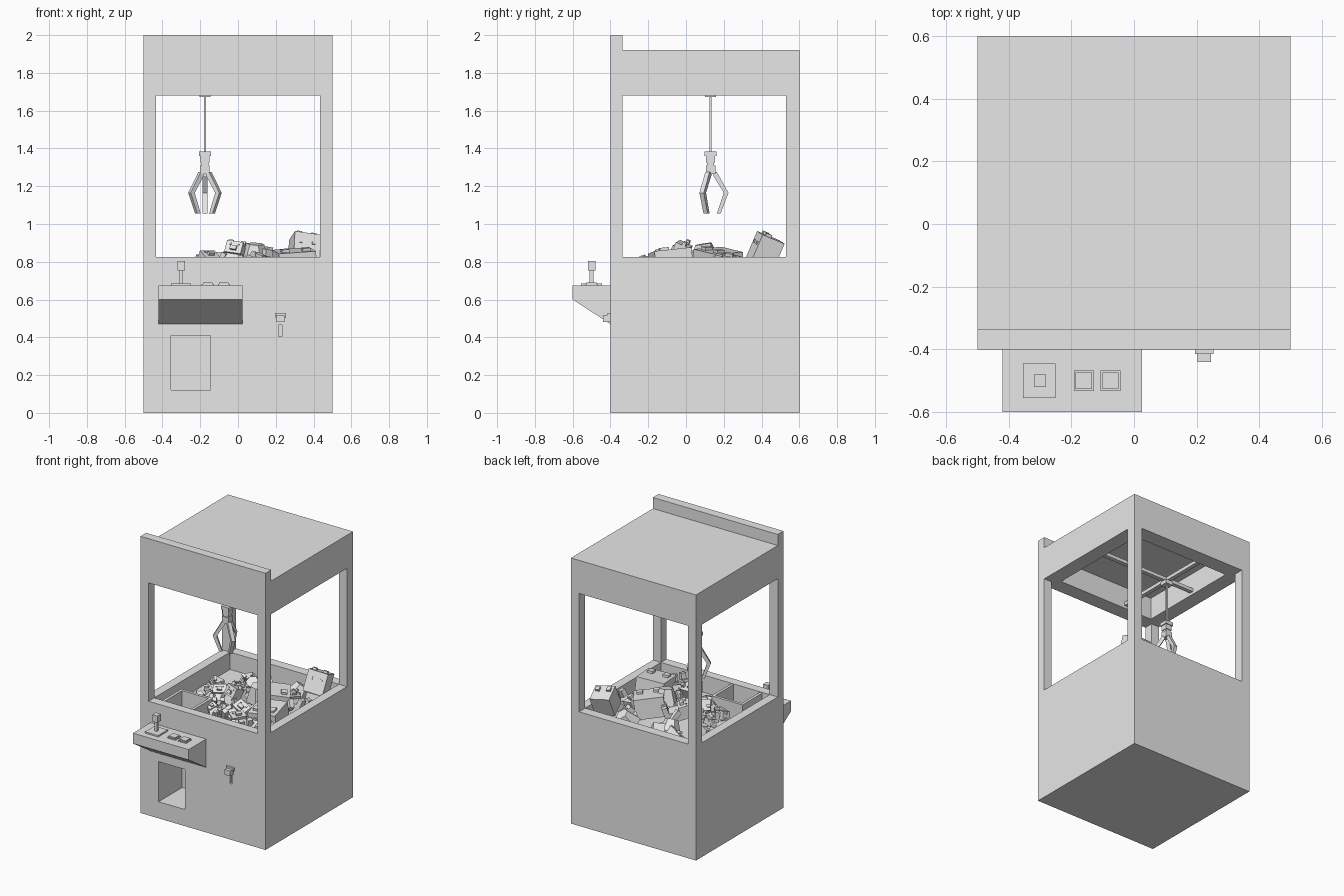
import bpy, bmesh, math, random
from mathutils import Matrix, Vector, Euler

cube = bpy.data.objects.get("Cube")
if cube:
    bpy.data.objects.remove(cube, do_unlink=True)

grey = bpy.data.materials.new("light_grey")
grey.use_nodes = True
grey.diffuse_color = (0.8, 0.8, 0.8, 1)
grey.node_tree.nodes["Principled BSDF"].inputs["Base Color"].default_value = (0.8, 0.8, 0.8, 1)


def finish(name, bm):
    bmesh.ops.recalc_face_normals(bm, faces=bm.faces)
    mesh = bpy.data.meshes.new(name)
    bm.to_mesh(mesh)
    bm.free()
    mesh.materials.append(grey)
    obj = bpy.data.objects.new(name, mesh)
    bpy.context.collection.objects.link(obj)
    return obj


def add_box(bm, centre, size, turn=(0, 0, 0)):
    m = Matrix.Translation(centre) @ Euler(turn).to_matrix().to_4x4() @ Matrix.Diagonal((*size, 1))
    bmesh.ops.create_cube(bm, size=1, matrix=m)


def block(name, x, y, z):
    """Box given by its (low, high) range on each axis."""
    bm = bmesh.new()
    add_box(bm, [(a + b) / 2 for a, b in (x, y, z)], [b - a for a, b in (x, y, z)])
    return finish(name, bm)


def extrude(name, points, offset):
    """Closed profile of 3D points pushed along an offset."""
    bm = bmesh.new()
    face = bm.faces.new([bm.verts.new(p) for p in points])
    new = bmesh.ops.extrude_face_region(bm, geom=[face])["geom"]
    bmesh.ops.translate(bm, vec=offset, verts=[v for v in new if isinstance(v, bmesh.types.BMVert)])
    return finish(name, bm)


def cut(obj, x, y, z):
    cutter = block("cutter", x, y, z)
    cutter.hide_render = True
    mod = obj.modifiers.new("cut", 'BOOLEAN')
    mod.operation, mod.solver, mod.object = 'DIFFERENCE', 'EXACT', cutter
    bpy.context.view_layer.objects.active = obj
    bpy.ops.object.modifier_apply(modifier=mod.name)
    bpy.data.objects.remove(cutter, do_unlink=True)


# Cabinet: outer profile with the raised front sign board, then hollowed out
profile = [(-.4, 0), (.6, 0), (.6, 1.92), (-.335, 1.92), (-.335, 2), (-.4, 2)]
cabinet = extrude("cabinet", [(-.5, y, z) for y, z in profile], (1, 0, 0))
inner_x, inner_y = (-.435, .435), (-.335, .53)
cut(cabinet, inner_x, inner_y, (.7, 1.68))
cut(cabinet, (-.39, .39), (-.29, .485), (1.6, 1.84))
cut(cabinet, inner_x, (-.7, .9), (.825, 1.68))
cut(cabinet, (-.8, .8), inner_y, (.825, 1.68))
# Prize chute, its hatch and the coin return slit
cut(cabinet, (-.355, -.145), (-.33, -.13), (.12, .75))
cut(cabinet, (-.355, -.145), (-.45, -.2), (.12, .41))
cut(cabinet, (.215, .232), (-.45, -.38), (.405, .465))

# Chute guard walls
block("chute_back_wall", (-.375, -.125), (-.13, -.11), (.69, .82))
for x in (-.375, -.145):
    block("chute_side_wall", (x, x + .02), (-.335, -.13), (.69, .82))

# Control console
shelf = [(-.4, .675), (-.6, .675), (-.6, .6), (-.4, .47)]
extrude("console", [(-.42, y, z) for y, z in shelf], (.445, 0, 0))
block("joystick_base", (-.355, -.25), (-.555, -.445), (.674, .686))
block("joystick_stick", (-.31, -.292), (-.51, -.49), (.68, .77))
block("joystick_knob", (-.32, -.281), (-.52, -.48), (.755, .805))
for x in (-.16, -.075):
    block("button_frame", (x - .032, x + .032), (-.533, -.468), (.674, .682))
    block("button", (x - .026, x + .026), (-.527, -.474), (.674, .69))

# Coin slot
block("coin_plate", (.195, .253), (-.415, -.395), (.505, .53))
block("coin_mouth", (.202, .246), (-.44, -.395), (.48, .518))

# Gantry rails in the ceiling
cx, cy = -.175, .13
block("rail_along_x", (-.4, .4), (cy - .015, cy + .015), (1.7, 1.725))
block("rail_along_y", (cx - .015, cx + .015), (-.3, .495), (1.7, 1.725))


# Claw: stacked square parts and a thin cable
def centred(name, half, z):
    return block(name, (cx - half, cx + half), (cy - half, cy + half), z)


centred("trolley", .03, (1.672, 1.7))
centred("cable", .006, (1.38, 1.69))
centred("claw_cap", .031, (1.36, 1.385))
centred("claw_neck", .024, (1.325, 1.36))
centred("claw_waist", .019, (1.305, 1.33))
centred("claw_hub", .025, (1.265, 1.31))
finger = [(.015, 1.275), (.033, 1.275), (.095, 1.165), (.053, 1.055), (.033, 1.055), (.07, 1.165), (.015, 1.255)]
for angle in (90, 210, 330):
    prong = extrude("claw_prong", [(r, -.013, z) for r, z in finger], (0, .026, 0))
    prong.data.transform(Matrix.Translation((cx, cy, 0)) @ Matrix.Rotation(math.radians(angle), 4, 'Z'))


# Prizes: blocky plush toys
def place(obj, loc, turn, size=1):
    turn = [math.radians(a) for a in turn]
    obj.data.transform(Matrix.Translation(loc) @ Euler(turn).to_matrix().to_4x4() @ Matrix.Scale(size, 4))


def plush(loc, turn, size=1):
    bm = bmesh.new()
    add_box(bm, (0, 0, 0), (.11, .08, .11))
    add_box(bm, (0, -.01, .09), (.12, .1, .09))
    add_box(bm, (0, -.065, .08), (.045, .03, .03))
    for s in (-1, 1):
        add_box(bm, (s * .045, 0, .145), (.035, .025, .035))
        add_box(bm, (s * .07, -.02, .01), (.035, .04, .08), (.5, s * -.4, 0))
        add_box(bm, (s * .035, -.05, -.05), (.04, .09, .04))
        add_box(bm, (s * .03, -.062, .11), (.012, .008, .012))
    place(finish("plush_toy", bm), loc, turn, size)


def cube_pet(loc, turn, size):
    bm = bmesh.new()
    w, d, h = size
    add_box(bm, (0, 0, 0), size)
    for sx in (-1, 1):
        add_box(bm, (sx * w * .28, -d * .2, h / 2), (w * .2, d * .25, .03))
        add_box(bm, (sx * w * .25, -d / 2, h * .15), (w * .12, .012, h * .12))
    place(finish("cube_pet", bm), loc, turn)


def gem_toy(loc, turn, size):
    bm = bmesh.new()
    bmesh.ops.create_cone(bm, cap_ends=True, segments=6, radius1=size, radius2=size * .55, depth=size * 1.3)
    place(finish("faceted_toy", bm), loc, turn)


cube_pet((.35, .42, .86), (-22, 8, 12), (.14, .13, .15))
cube_pet((.3, -.08, .8), (6, -4, 10), (.2, .2, .12))
cube_pet((.17, .17, .79), (4, 8, 35), (.2, .18, .14))
gem_toy((.09, .1, .84), (10, 0, 20), .085)
gem_toy((-.1, .32, .75), (30, 10, 0), .08)
gem_toy((.2, .4, .76), (-30, 20, 0), .08)
plush((-.03, -.04, .8), (-25, 8, -15), .75)
plush((-.13, -.03, .77), (-60, 0, 30), .75)
plush((.08, -.17, .76), (-70, 20, -10), .85)
plush((.2, -.24, .75), (-80, 0, 60), .85)
plush((-.02, .16, .76), (-70, 0, 130), .9)
plush((-.23, .06, .74), (-80, 0, -50), .8)
plush((.33, .2, .76), (-75, 15, 80), .9)

# Smaller toys that fill the pit around the chute
random.seed(4)
for i in range(26):
    x, y = random.uniform(-.36, .36), random.uniform(-.26, .46)
    if x < -.08 and y < -.06:
        continue
    turn = [random.uniform(-80, 80) for _ in range(3)]
    if i % 3:
        plush((x, y, .745), turn, .5)
    else:
        cube_pet((x, y, .74), turn, (.1, .08, .09))
